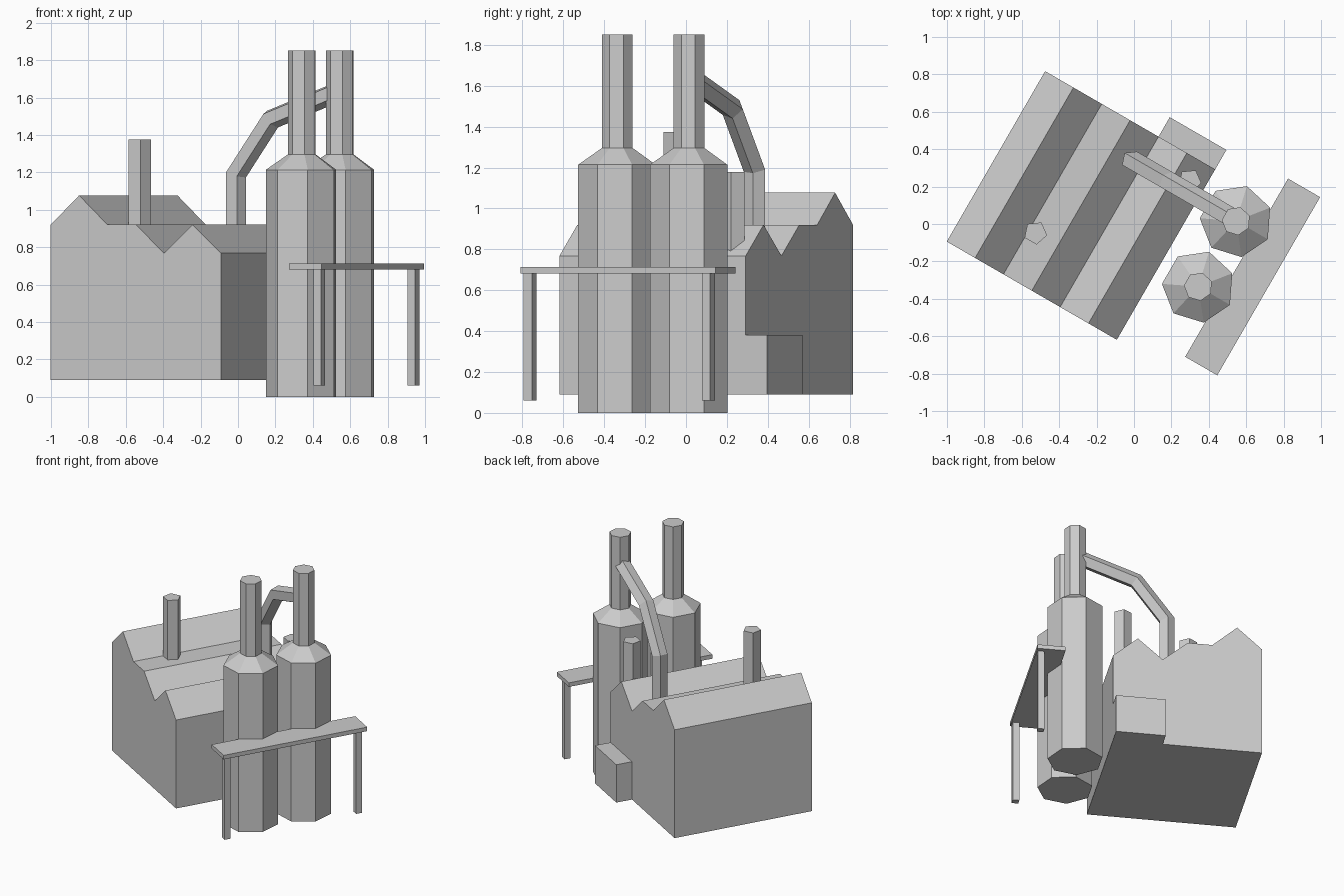
import bpy, bmesh
from math import radians, cos, sin, pi
from mathutils import Matrix, Vector

if "Cube" in bpy.data.objects:
    bpy.data.objects.remove(bpy.data.objects["Cube"])

# The whole model is laid out in straight axes, then turned 30 degrees about z.
TURN = Matrix.Rotation(radians(-30), 4, 'Z')


def finish(name, bm):
    bmesh.ops.recalc_face_normals(bm, faces=bm.faces)
    bm.transform(TURN)
    me = bpy.data.meshes.new(name)
    bm.to_mesh(me)
    bm.free()
    ob = bpy.data.objects.new(name, me)
    bpy.context.collection.objects.link(ob)
    return ob


def loft(name, rings):
    """Skin a list of closed rings and cap both ends."""
    bm = bmesh.new()
    loops = [[bm.verts.new(p) for p in ring] for ring in rings]
    n = len(loops[0])
    for a, b in zip(loops, loops[1:]):
        for i in range(n):
            j = (i + 1) % n
            bm.faces.new((a[i], a[j], b[j], b[i]))
    bm.faces.new(loops[0])
    bm.faces.new(loops[-1])
    return finish(name, bm)


def box(name, x0, x1, y0, y1, z0, z1):
    ring = [(x0, y0), (x1, y0), (x1, y1), (x0, y1)]
    return loft(name, [[(x, y, z) for x, y in ring] for z in (z0, z1)])


def lathe(name, cx, cy, sides, start, profile):
    angles = [start + 2 * pi * k / sides for k in range(sides)]
    return loft(name, [[(cx + r * cos(a), cy + r * sin(a), z) for a in angles]
                       for r, z in profile])


# Factory hall: stepped roof profile extruded along y
x0, step = -0.82, 0.175
roof = [0.92, 1.077, 0.92, 0.92, 0.768, 0.92, 0.768]
outline = [(x0, 0.09)] + [(x0 + i * step, z) for i, z in enumerate(roof)]
outline.append((x0 + 6 * step, 0.09))
loft("factory_hall", [[(x, y, z) for x, z in outline] for y in (-0.582, 0.47)])

# Low annex on the end wall
box("annex", -0.12, 0.23, 0.47, 0.59, 0.09, 0.38)

# Five-sided roof chimneys
for name, cx, cy, top in (("tall_chimney", -0.433, -0.304, 1.375),
                          ("short_chimney", 0.142, 0.35, 1.178)):
    lathe(name, cx, cy, 5, pi / 2, [(0.0635, 0.75), (0.0635, top)])

# Seven-sided tanks with shoulder and stack
tank = [(0.195, 0), (0.195, 1.214), (0.077, 1.296), (0.077, 1.852)]
for name, cy in (("front_tank", -0.118), ("rear_tank", 0.287)):
    lathe(name, 0.465, cy, 7, 0, tank)

# Bent five-sided pipe from the roof to the rear stack, mitred at the bends
path = [Vector(p) for p in ((-0.18, 0.75), (-0.18, 1.19), (0.038, 1.485), (0.43, 1.626))]
dirs = [(b - a).normalized() for a, b in zip(path, path[1:])]
rings = []
for i, p in enumerate(path):
    d_in, d_out = dirs[max(i - 1, 0)], dirs[min(i, len(dirs) - 1)]
    t = (d_in + d_out).normalized()
    side = Vector((t.y, -t.x)) / t.dot(d_in)
    ring = []
    for k in range(5):
        a = pi / 2 + 2 * pi * k / 5
        q = p + side * (0.056 * cos(a))
        ring.append((q.x, 0.287 + 0.056 * sin(a), q.y))
    rings.append(ring)
loft("pipe", rings)

# Walkway along the tanks with two legs
box("walkway", 0.592, 0.79, -0.478, 0.622, 0.682, 0.713)
for name, cy in (("front_leg", -0.443), ("rear_leg", 0.564)):
    box(name, 0.735, 0.781, cy - 0.023, cy + 0.023, 0.06, 0.69)
